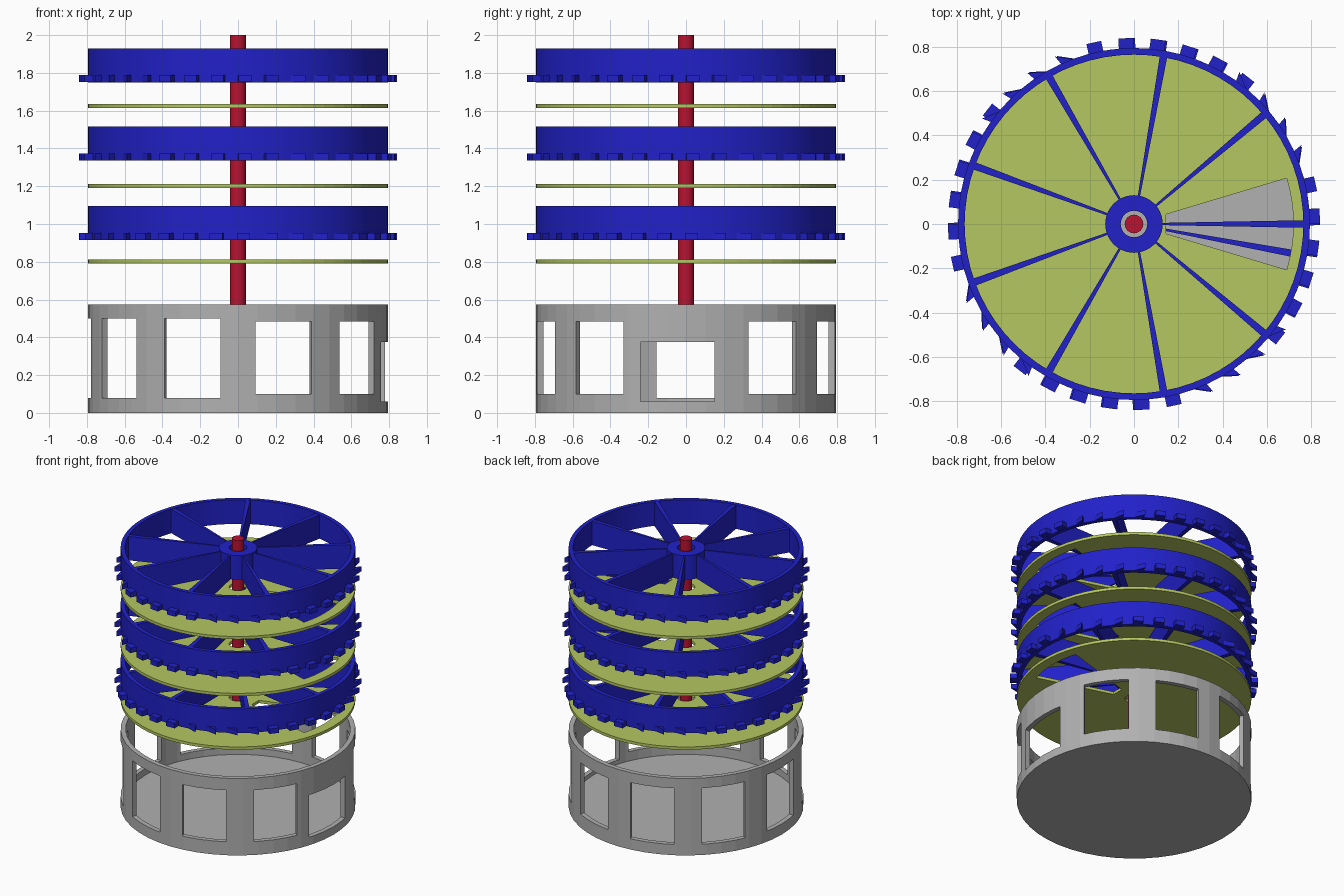
import bpy, bmesh, math
from math import cos, sin, radians

if "Cube" in bpy.data.objects:
    bpy.data.objects.remove(bpy.data.objects["Cube"])


def material(name, rgb):
    m = bpy.data.materials.new(name)
    m.diffuse_color = (*rgb, 1)
    m.use_nodes = True
    m.node_tree.nodes["Principled BSDF"].inputs["Base Color"].default_value = m.diffuse_color
    return m


BLUE = material("blue", (0.015, 0.015, 0.59))
GREEN = material("olive green", (0.46, 0.57, 0.12))
RED = material("red", (0.50, 0.006, 0.03))
GREY = material("grey", (0.44, 0.44, 0.44))


def polar(r, deg):
    return (r * cos(radians(deg)), r * sin(radians(deg)))


def circle(r, n):
    return [polar(r, 360 * i / n) for i in range(n)]


def add_prism(bm, outline, z0, z1):
    """Upright solid over a counter-clockwise outline."""
    lo = [bm.verts.new((x, y, z0)) for x, y in outline]
    hi = [bm.verts.new((x, y, z1)) for x, y in outline]
    bm.faces.new(lo[::-1])
    bm.faces.new(hi)
    n = len(lo)
    for i in range(n):
        j = (i + 1) % n
        bm.faces.new((lo[i], lo[j], hi[j], hi[i]))


def add_tube(bm, r_in, r_out, z0, z1, n):
    """Round wall with a hole through it."""
    loops = [[bm.verts.new((x, y, z)) for x, y in circle(r, n)]
             for r, z in ((r_in, z0), (r_out, z0), (r_out, z1), (r_in, z1))]
    for k in range(4):
        a, b = loops[k], loops[(k + 1) % 4]
        for i in range(n):
            j = (i + 1) % n
            bm.faces.new((a[i], a[j], b[j], b[i]))


def finish(bm, name, mat=None, smooth=False):
    bmesh.ops.recalc_face_normals(bm, faces=bm.faces)
    mesh = bpy.data.meshes.new(name)
    bm.to_mesh(mesh)
    bm.free()
    ob = bpy.data.objects.new(name, mesh)
    bpy.context.collection.objects.link(ob)
    if mat:
        mesh.materials.append(mat)
    if smooth:
        bpy.ops.object.select_all(action='DESELECT')
        ob.select_set(True)
        bpy.context.view_layer.objects.active = ob
        bpy.ops.object.shade_smooth_by_angle(angle=radians(30))
    return ob


def cut(ob, cutter):
    mod = ob.modifiers.new("cut", 'BOOLEAN')
    mod.operation = 'DIFFERENCE'
    mod.solver = 'EXACT'
    mod.object = cutter
    cutter.hide_render = True
    bpy.context.view_layer.objects.active = ob
    bpy.ops.object.modifier_apply(modifier=mod.name)
    bpy.data.objects.remove(cutter)


# Base: round wall with ten openings, and a floor
R = 0.795
bm = bmesh.new()
add_tube(bm, 0.76, R, 0, 0.575, 48)
wall = finish(bm, "base_wall", GREY)
bm = bmesh.new()
for k in range(10):
    a = 36 * k
    y0, y1, z0, z1 = -0.155, 0.155, 0.10, 0.485
    if 100 < a < 260:
        z0, z1 = 0.08, 0.50
    if k == 0:                       # wider, lower delivery opening
        y0, y1, z0, z1 = -0.24, 0.15, 0.06, 0.375
    c, s = cos(radians(a)), sin(radians(a))
    box = [(0.65, y0), (0.9, y0), (0.9, y1), (0.65, y1)]
    add_prism(bm, [(x * c - y * s, x * s + y * c) for x, y in box], z0, z1)
cut(wall, finish(bm, "window_cutter"))
bm = bmesh.new()
add_prism(bm, circle(0.765, 48), 0, 0.03)
finish(bm, "base_floor", GREY)

# Central rod
bm = bmesh.new()
add_prism(bm, circle(0.042, 32), 0.56, 2.0)
finish(bm, "rod", RED, True)

# Divider discs, each with a wedge slot and a shaft hole
for i, z in enumerate((0.79, 1.19, 1.615)):
    bm = bmesh.new()
    add_tube(bm, 0.06, R, z, z + 0.021, 72)
    disc = finish(bm, f"divider_disc_{i + 1}", GREEN)
    bm = bmesh.new()
    slot = [polar(0.15, 16.7), polar(0.15, -16.7)]
    slot += [polar(0.72, -16.7 + 33.4 * t / 8) for t in range(9)]
    add_prism(bm, slot, z - 0.05, z + 0.07)
    cut(disc, finish(bm, "slot_cutter"))

# Compartment wheels: rim, hub, nine tapered spokes, 36 teeth
for i, (z, turn) in enumerate(((0.915, -10.5), (1.335, 0), (1.75, 0))):
    top = z + 0.18
    bm = bmesh.new()
    add_tube(bm, 0.765, R, z, top, 72)
    finish(bm, f"wheel_rim_{i + 1}", BLUE, True)

    bm = bmesh.new()
    add_tube(bm, 0.06, 0.13, z, top, 40)
    finish(bm, f"wheel_hub_{i + 1}", BLUE, True)

    bm = bmesh.new()
    for k in range(9):
        c, s = cos(radians(40 * k + turn)), sin(radians(40 * k + turn))
        bar = [(0.122, -0.005), (0.775, -0.017), (0.775, 0.017), (0.122, 0.005)]
        add_prism(bm, [(x * c - y * s, x * s + y * c) for x, y in bar],
                  z, top - 0.002)
    finish(bm, f"wheel_spokes_{i + 1}", BLUE)

    bm = bmesh.new()
    for k in range(36):
        a = 2.5 + 10 * k
        off = (a + 5 + 45) % 90 - 45
        if abs(off) < 23:            # square tooth
            shape = [(0.785, -0.034), (0.84, -0.034), (0.84, 0.034), (0.785, 0.034)]
        else:                        # ramped tooth
            shape = [(0.785, -0.045), (0.835, 0.04), (0.785, 0.025)]
        c, s = cos(radians(a + turn)), sin(radians(a + turn))
        add_prism(bm, [(x * c - y * s, x * s + y * c) for x, y in shape],
                  z + 0.001, z + 0.038)
    finish(bm, f"wheel_teeth_{i + 1}", BLUE)
